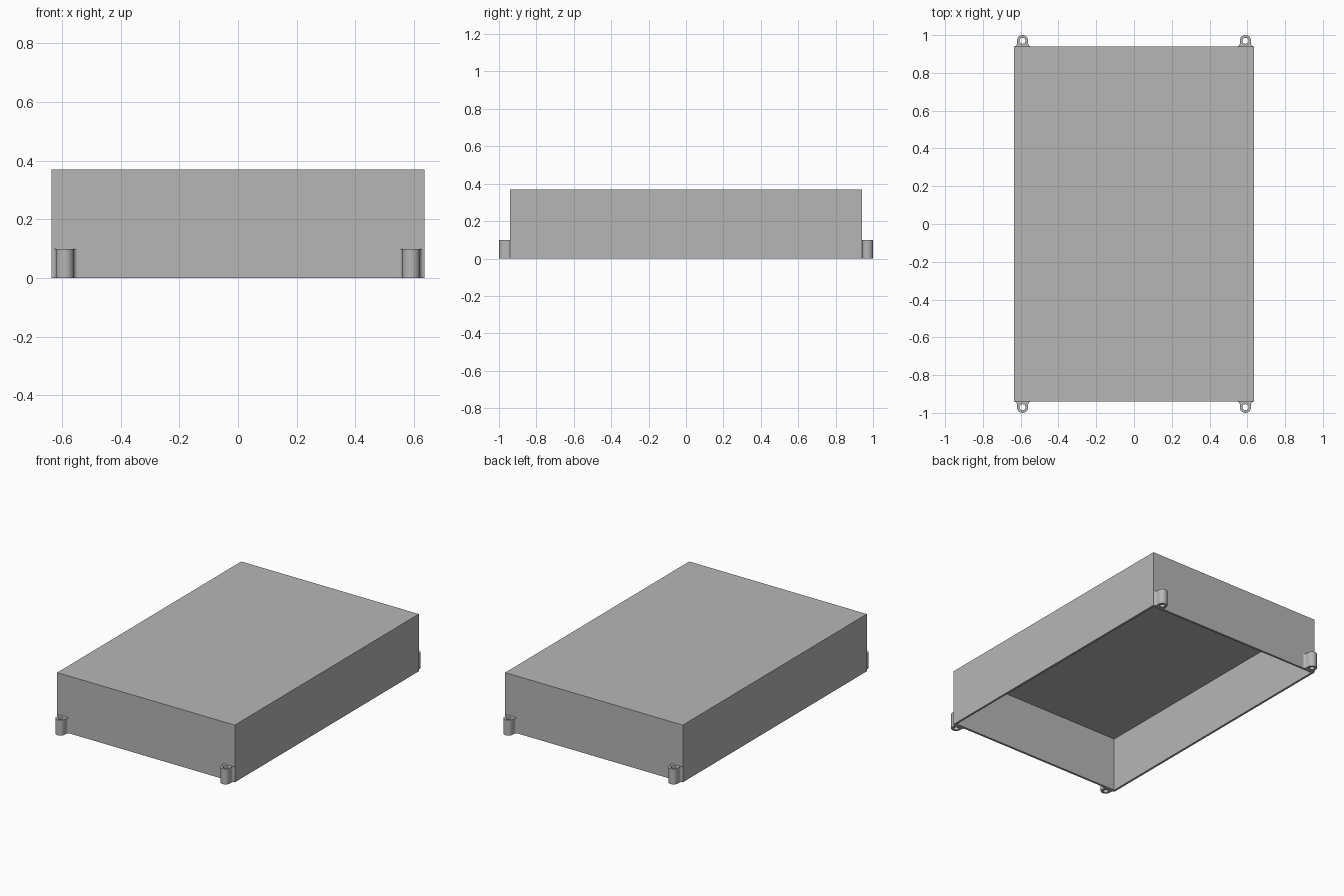
import bpy, bmesh, math
from mathutils import Vector

old = bpy.data.objects.get("Cube")
if old:
    bpy.data.objects.remove(old, do_unlink=True)

HALF_X, HALF_Y, HEIGHT, WALL = 0.635, 0.94, 0.37, 0.014
LUG_X, LUG_R, HOLE_R, LUG_H, FLARE = 0.59, 0.03, 0.016, 0.1, 0.015

grey = bpy.data.materials.new("plain grey")
grey.use_nodes = True
grey.diffuse_color = (0.47, 0.47, 0.47, 1)
grey.node_tree.nodes["Principled BSDF"].inputs["Base Color"].default_value = (0.47, 0.47, 0.47, 1)


def finish(bm, name):
    bmesh.ops.recalc_face_normals(bm, faces=bm.faces)
    mesh = bpy.data.meshes.new(name)
    bm.to_mesh(mesh)
    bm.free()
    mesh.materials.append(grey)
    obj = bpy.data.objects.new(name, mesh)
    bpy.context.collection.objects.link(obj)
    return obj


def arc(cx, cy, r, start, end, steps):
    angles = [math.radians(start + (end - start) * i / steps) for i in range(steps + 1)]
    return [(cx + r * math.cos(a), cy + r * math.sin(a)) for a in angles]


def loop_edges(bm, points):
    verts = [bm.verts.new((x, y, 0)) for x, y in points]
    return [bm.edges.new((v, verts[i - 1])) for i, v in enumerate(verts)]


# Hollow cover, open underneath
bm = bmesh.new()
bmesh.ops.create_cube(bm, size=1)
for v in bm.verts:
    v.co = Vector((v.co.x * 2 * HALF_X, v.co.y * 2 * HALF_Y, (v.co.z + 0.5) * HEIGHT))
bottom = min(bm.faces, key=lambda f: f.calc_center_median().z)
bmesh.ops.inset_region(bm, faces=[bottom], thickness=WALL, use_even_offset=True)
cavity = bmesh.ops.extrude_face_region(bm, geom=[bottom])["geom"]
bmesh.ops.translate(bm, vec=(0, 0, HEIGHT - WALL),
                    verts=[g for g in cavity if isinstance(g, bmesh.types.BMVert)])
if bottom.is_valid:
    bmesh.ops.delete(bm, geom=[bottom], context='FACES_ONLY')
finish(bm, "cover_shell")


# Screw lugs: flared foot on the wall, round nose, vertical hole
def screw_lug(name, side_x, side_y):
    bm = bmesh.new()
    foot = LUG_R + FLARE
    outline = (arc(foot, FLARE, FLARE, 270, 180, 6)
               + arc(0, LUG_R, LUG_R, 0, 180, 24)
               + arc(-foot, FLARE, FLARE, 0, -90, 6))
    hole = arc(0, LUG_R, HOLE_R, 0, 360, 24)[:-1]
    edges = loop_edges(bm, outline) + loop_edges(bm, hole)
    bmesh.ops.triangle_fill(bm, edges=edges, use_beauty=True)
    top = bmesh.ops.extrude_face_region(bm, geom=bm.faces[:])["geom"]
    bmesh.ops.translate(bm, vec=(0, 0, LUG_H),
                        verts=[g for g in top if isinstance(g, bmesh.types.BMVert)])
    for v in bm.verts:
        v.co = Vector((side_x * LUG_X + v.co.x, side_y * (HALF_Y + v.co.y), v.co.z))
    obj = finish(bm, name)
    bpy.ops.object.select_all(action='DESELECT')
    obj.select_set(True)
    bpy.context.view_layer.objects.active = obj
    bpy.ops.object.shade_smooth_by_angle(angle=math.radians(30))


for end, sy in (("front", -1), ("back", 1)):
    for side, sx in (("left", 1), ("right", -1)):
        screw_lug(f"{end}_{side}_screw_lug", sx, sy)
